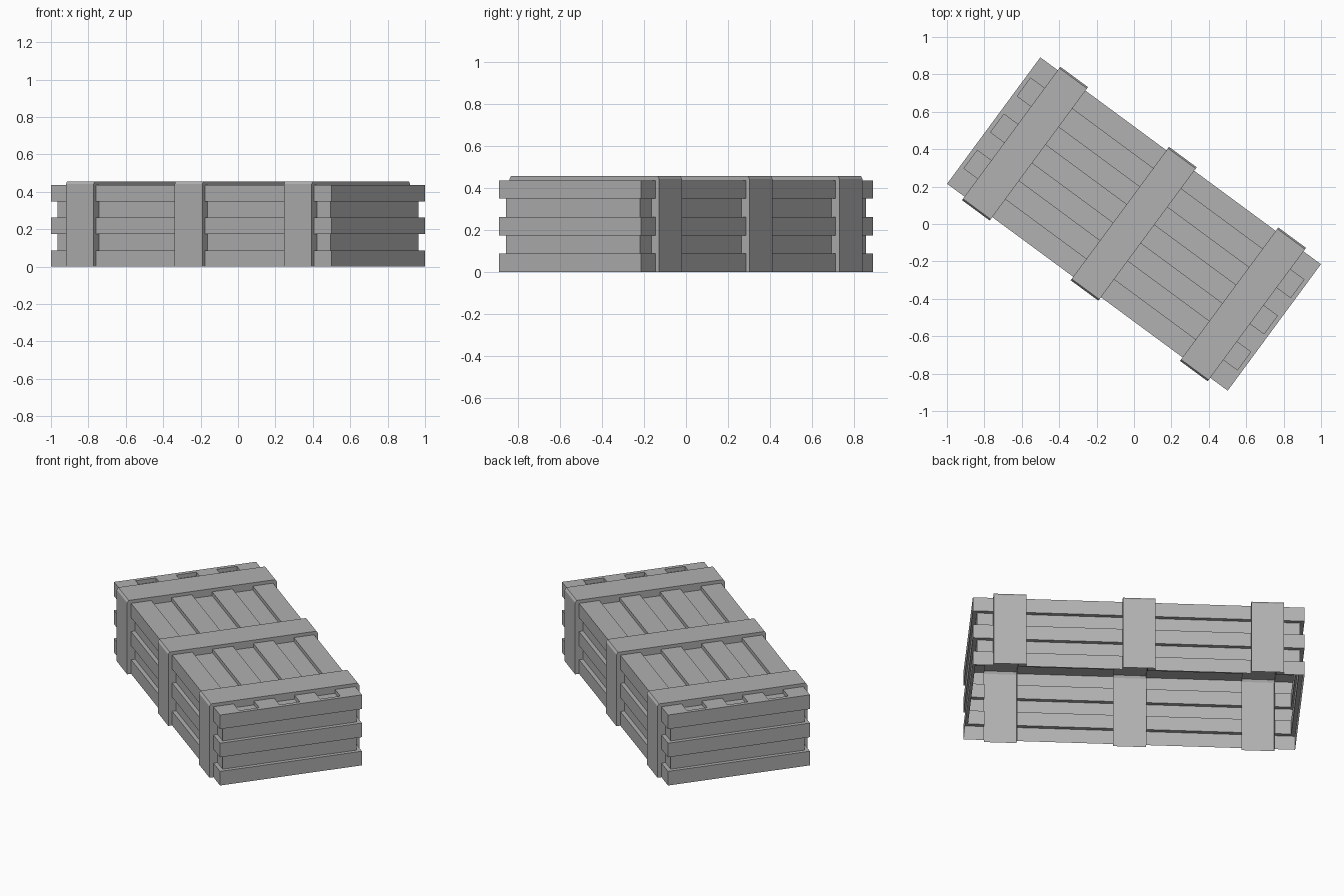
import bpy, bmesh, math

if "Cube" in bpy.data.objects:
    bpy.data.objects.remove(bpy.data.objects["Cube"])

L, W, H = 0.932, 0.42, 0.436      # half length, half width, height of planks
D = 0.024                         # plank relief
LAYER, SLAT = H / 5, 2 * W / 7


def prism(name, profile, x0, x1):
    """Extrude a (y, z) profile along x."""
    bm = bmesh.new()
    face = bm.faces.new([bm.verts.new((x0, y, z)) for y, z in profile])
    ext = bmesh.ops.extrude_face_region(bm, geom=[face])
    for v in ext["geom"]:
        if isinstance(v, bmesh.types.BMVert):
            v.co.x = x1
    bmesh.ops.recalc_face_normals(bm, faces=bm.faces)
    me = bpy.data.meshes.new(name)
    bm.to_mesh(me)
    bm.free()
    ob = bpy.data.objects.new(name, me)
    bpy.context.collection.objects.link(ob)
    return ob


def box(name, x, y0, y1, z0, z1):
    return prism(name, [(y0, z0), (y1, z0), (y1, z1), (y0, z1)], -x, x)


def combine(target, tool, op):
    mod = target.modifiers.new(op, 'BOOLEAN')
    mod.operation, mod.object, mod.solver = op, tool, 'EXACT'
    bpy.context.view_layer.objects.active = target
    bpy.ops.object.modifier_apply(modifier=mod.name)
    bpy.data.objects.remove(tool)


# recessed body
crate = box("crate", L - D, -W + D, W - D, -0.1, H - 0.03)

# three proud plank bands around the walls
for i in range(3):
    z0 = -0.15 if i == 0 else 2 * i * LAYER
    combine(crate, box("plank_band", L, -W, W, z0, (2 * i + 1) * LAYER), 'UNION')

# grooves between the lid slats
for i in (-1, 0, 1):
    y = 2 * i * SLAT
    combine(crate, box("lid_groove", L - D, y - SLAT / 2, y + SLAT / 2,
                       H - D, H + 0.1), 'DIFFERENCE')

# three straps over the lid and down the sides
S, T = W + 0.023, 0.456
strap = [(-S, -0.2), (S, -0.2), (S, T - 0.014), (S - 0.009, T),
         (-S + 0.009, T), (-S, T - 0.014)]
for x in (-0.724, -0.002, 0.724):
    combine(crate, prism("strap", strap, x - 0.092, x + 0.092), 'UNION')

# open underside, then turn the crate into place
bm = bmesh.new()
bm.from_mesh(crate.data)
bmesh.ops.bisect_plane(bm, geom=bm.verts[:] + bm.edges[:] + bm.faces[:], dist=1e-5,
                       plane_co=(0, 0, 0), plane_no=(0, 0, 1), clear_inner=True)
bm.to_mesh(crate.data)
bm.free()
crate.rotation_euler.z = math.radians(-36.4)

# dark grey wood
mat = bpy.data.materials.new("dark_grey")
mat.diffuse_color = (0.44, 0.44, 0.44, 1)
mat.use_nodes = True
mat.node_tree.nodes["Principled BSDF"].inputs["Base Color"].default_value = mat.diffuse_color
crate.data.materials.clear()
crate.data.materials.append(mat)
for p in crate.data.polygons:
    p.material_index = 0
